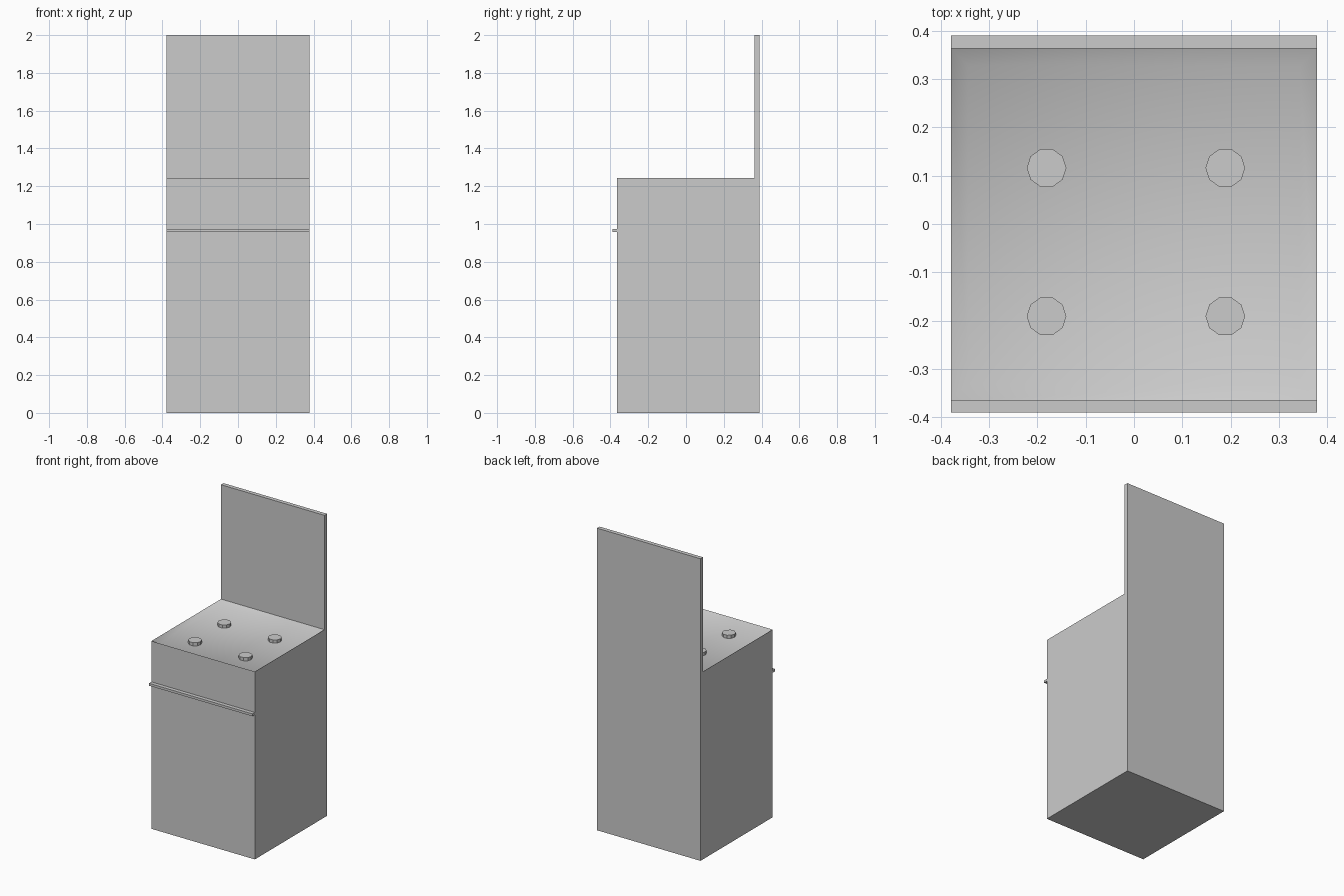
import bpy, bmesh, math
from mathutils import Matrix

if "Cube" in bpy.data.objects:
    bpy.data.objects.remove(bpy.data.objects["Cube"])

HALF_W = 0.379
FRONT, PANEL, BACK = -0.365, 0.363, 0.39
TOP, FLOOR = 1.243, 1.216


def finish(name, bm):
    bmesh.ops.recalc_face_normals(bm, faces=bm.faces)
    mesh = bpy.data.meshes.new(name)
    bm.to_mesh(mesh)
    bm.free()
    obj = bpy.data.objects.new(name, mesh)
    bpy.context.collection.objects.link(obj)
    return obj


# Stove body and tall back panel: one L-shaped side profile extruded across x
bm = bmesh.new()
profile = [(FRONT, 0), (BACK, 0), (BACK, 2), (PANEL, 2), (PANEL, TOP), (FRONT, TOP)]
side = bm.faces.new([bm.verts.new((-HALF_W, y, z)) for y, z in profile])
ext = bmesh.ops.extrude_face_region(bm, geom=[side], use_keep_orig=True)
moved = [g for g in ext["geom"] if isinstance(g, bmesh.types.BMVert)]
bmesh.ops.translate(bm, verts=moved, vec=(2 * HALF_W, 0, 0))
bmesh.ops.recalc_face_normals(bm, faces=bm.faces)

# Cooktop: shallow dished recess with softly shaded rim
bm.faces.ensure_lookup_table()
cooktop = next(f for f in bm.faces
               if all(abs(v.co.z - TOP) < 1e-4 for v in f.verts))
rim = bmesh.ops.inset_region(bm, faces=[cooktop], thickness=0.05)["faces"]
for v in cooktop.verts:
    v.co.z = FLOOR
for f in rim + [cooktop]:
    f.smooth = True
finish("stove_body", bm)

# Full-width oven door handle
bm = bmesh.new()
bmesh.ops.create_cube(bm, size=1, matrix=Matrix.Translation((0, -0.376, 0.965))
                      @ Matrix.Diagonal((2 * HALF_W, 0.028, 0.016, 1)))
finish("oven_handle", bm)

# Four ten-sided burners
for i, (x, y) in enumerate((x, y) for x in (-0.181, 0.189) for y in (-0.191, 0.116)):
    bm = bmesh.new()
    bmesh.ops.create_cone(bm, cap_ends=True, segments=10, radius1=0.041,
                          radius2=0.041, depth=0.022,
                          matrix=Matrix.Translation((x, y, FLOOR + 0.01))
                          @ Matrix.Rotation(math.pi / 2, 4, 'Z'))
    finish(f"burner_{i + 1}", bm)
